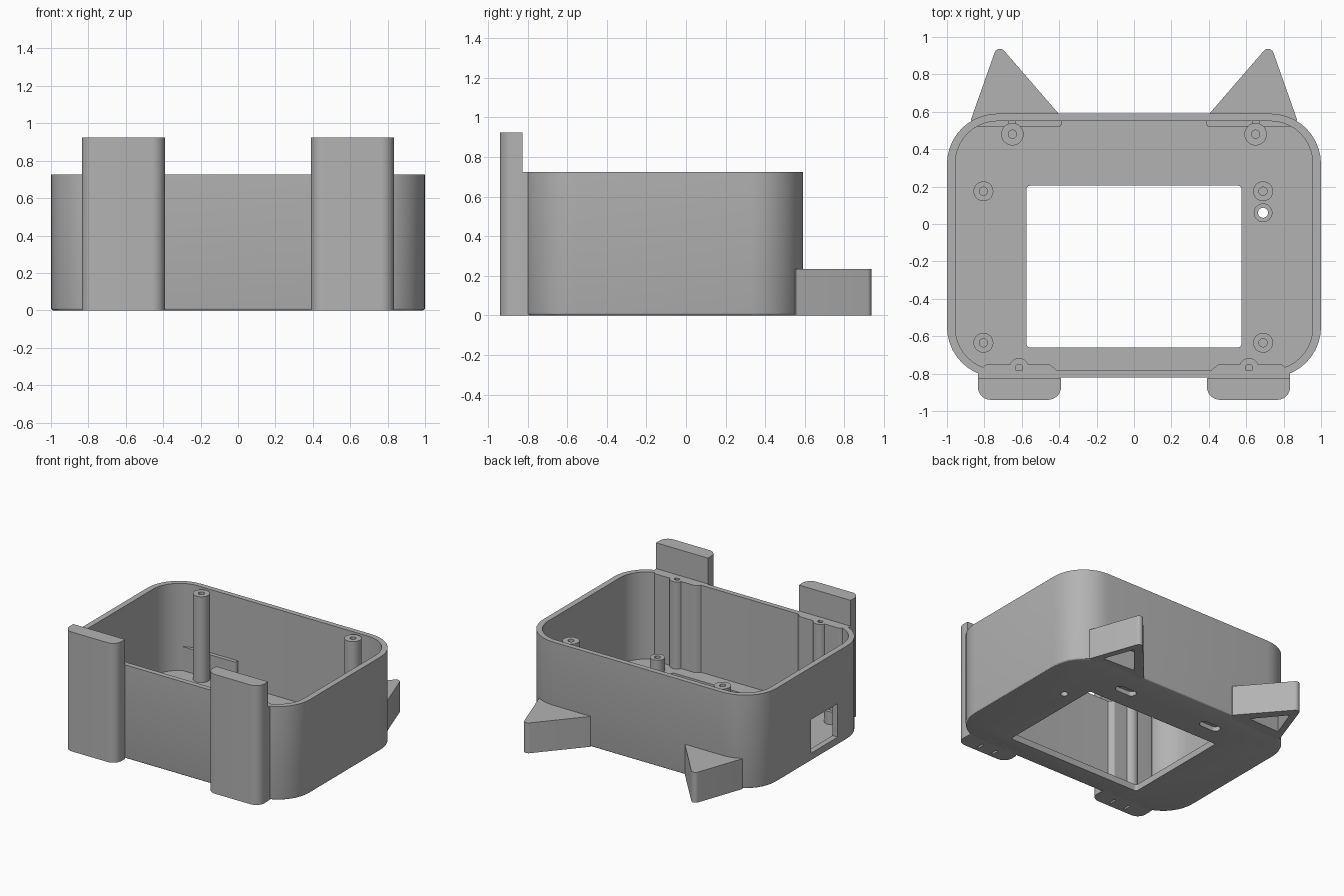
import bpy, bmesh, math
from mathutils import Vector

cube = bpy.data.objects.get("Cube")
if cube:
    bpy.data.objects.remove(cube, do_unlink=True)

grey = bpy.data.materials.new("plain_grey")
grey.use_nodes = True
grey.diffuse_color = (0.45, 0.45, 0.45, 1)
grey.node_tree.nodes["Principled BSDF"].inputs["Base Color"].default_value = (0.45, 0.45, 0.45, 1)


def rounded(points, steps=10):
    """Outline with a fillet at each (x, y, radius) corner."""
    out = []
    for i, p in enumerate(points):
        c = Vector(p[:2])
        r = p[2] if len(p) > 2 else 0
        if not r:
            out.append(c)
            continue
        a = (Vector(points[i - 1][:2]) - c).normalized()
        b = (Vector(points[(i + 1) % len(points)][:2]) - c).normalized()
        half = a.angle(b) / 2
        mid = c + (a + b).normalized() * (r / math.sin(half))
        start = c + a * (r / math.tan(half)) - mid
        end = c + b * (r / math.tan(half)) - mid
        sweep = math.pi - 2 * half
        for k in range(steps + 1):
            t = k / steps
            out.append(mid + (start * math.sin((1 - t) * sweep)
                              + end * math.sin(t * sweep)) / math.sin(sweep))
    return out


def box_outline(x0, x1, y0, y1, r=0):
    return rounded([(x0, y0, r), (x1, y0, r), (x1, y1, r), (x0, y1, r)])


def circle(x, y, r, n=32):
    return [Vector((x + r * math.cos(k * math.tau / n), y + r * math.sin(k * math.tau / n)))
            for k in range(n)]


def prism(name, outline, z0, z1, base_bevel=0):
    bm = bmesh.new()
    base = bm.faces.new([bm.verts.new((p.x, p.y, z0)) for p in outline])
    top = bmesh.ops.extrude_face_region(bm, geom=[base])["geom"]
    bmesh.ops.translate(bm, vec=(0, 0, z1 - z0),
                        verts=[v for v in top if isinstance(v, bmesh.types.BMVert)])
    bmesh.ops.recalc_face_normals(bm, faces=bm.faces)
    if base_bevel:
        rim = [e for e in bm.edges if all(abs(v.co.z - z0) < 1e-5 for v in e.verts)]
        bmesh.ops.bevel(bm, geom=rim, offset=base_bevel, segments=3, profile=0.5, affect='EDGES')
    mesh = bpy.data.meshes.new(name)
    bm.to_mesh(mesh)
    bm.free()
    mesh.materials.append(grey)
    obj = bpy.data.objects.new(name, mesh)
    bpy.context.collection.objects.link(obj)
    return obj


def activate(obj):
    bpy.ops.object.select_all(action='DESELECT')
    obj.select_set(True)
    bpy.context.view_layer.objects.active = obj


def combine(obj, tool, operation='DIFFERENCE'):
    activate(obj)
    mod = obj.modifiers.new("combine", 'BOOLEAN')
    mod.operation = operation
    mod.solver = 'EXACT'
    mod.object = tool
    bpy.ops.object.modifier_apply(modifier=mod.name)
    bpy.data.objects.remove(tool, do_unlink=True)


def cut(obj, outline, z0, z1):
    combine(obj, prism("cutter", outline, z0, z1))


FLOOR, RIM, POST = 0.05, 0.725, 0.715
parts = []

# Open tray with a window in the floor
shell = prism("shell", box_outline(-1, 1, -0.82, 0.59, 0.27), 0, RIM, 0.012)
cut(shell, box_outline(-0.955, 0.955, -0.78, 0.55, 0.225), FLOOR, 1)
cut(shell, box_outline(-0.575, 0.575, -0.66, 0.205, 0.02), -0.1, 0.2)
# Port in the side wall, button hole, blind hanging slots
cut(shell, box_outline(-1.1, -0.9, -0.43, -0.10), 0.06, 0.32)
cut(shell, circle(0.69, 0.06, 0.027), -0.1, 0.2)
for s in (-1, 1):
    cut(shell, box_outline(s * 0.385 - 0.085, s * 0.385 + 0.085, 0.335, 0.405, 0.034), -0.1, 0.035)
parts.append(shell)

for s, side in ((1, "left"), (-1, "right")):
    def flip(points):
        return rounded([(s * p[0], *p[1:]) for p in points])

    # Tall front foot with two slits underneath
    foot = prism(side + "_foot", flip([(0.39, -0.825), (0.39, -0.94, 0.07),
                                       (0.835, -0.94, 0.07), (0.835, -0.825)]), 0, 0.925)
    for x in (0.54, 0.67):
        cut(foot, box_outline(s * x - 0.008, s * x + 0.008, -0.91, -0.85), -0.1, 0.1)

    # Thickened wall behind the foot with a screw boss
    lug = prism(side + "_foot_backing", flip([(0.392, -0.83), (0.833, -0.83), (0.833, -0.79, 0.02),
                                              (0.79, -0.75, 0.02), (0.45, -0.75, 0.02),
                                              (0.41, -0.785)]), 0, RIM)
    combine(lug, prism("boss", circle(s * 0.615, -0.77, 0.053), 0, RIM), 'UNION')
    cut(lug, circle(s * 0.615, -0.77, 0.02), 0.5, 1)

    # Pointed rear fin, hollowed from below
    fin = prism(side + "_fin", flip([(0.405, 0.592), (0.728, 0.965, 0.03), (0.873, 0.555),
                                     (0.84, 0.53), (0.42, 0.56)]), 0, 0.235)
    cut(fin, flip([(0.53, 0.63), (0.715, 0.85), (0.80, 0.62)]), -0.1, 0.15)

    # Ledge inside the back wall
    ledge = prism(side + "_ledge", flip([(0.385, 0.56), (0.385, 0.52, 0.02),
                                         (0.84, 0.52), (0.84, 0.56)]), 0.02, 0.235)

    # Tall rear post and its rib
    post = prism(side + "_tall_post", circle(s * 0.65, 0.48, 0.06), 0.02, POST)
    cut(post, circle(s * 0.65, 0.48, 0.022), 0.45, 1)
    rib = prism(side + "_post_rib", box_outline(s * 0.65 - 0.02, s * 0.65 + 0.02, 0.53, 0.56),
                0.02, 0.7)
    parts += [foot, lug, fin, ledge, post, rib]

# Short standoffs around the window
for name, x, y in (("back_left", 0.69, 0.175), ("front_left", 0.69, -0.635),
                   ("back_right", -0.805, 0.175), ("front_right", -0.805, -0.635)):
    standoff = prism(name + "_standoff", circle(x, y, 0.053), 0.02, 0.15)
    cut(standoff, circle(x, y, 0.022), 0.06, 1)
    parts.append(standoff)

# Button guide tube
guide = prism("button_guide", circle(0.69, 0.06, 0.05), 0.02, 0.12)
cut(guide, circle(0.69, 0.06, 0.027), -0.1, 1)
parts.append(guide)

for obj in parts:
    activate(obj)
    bpy.ops.object.shade_smooth_by_angle(angle=math.radians(30))
